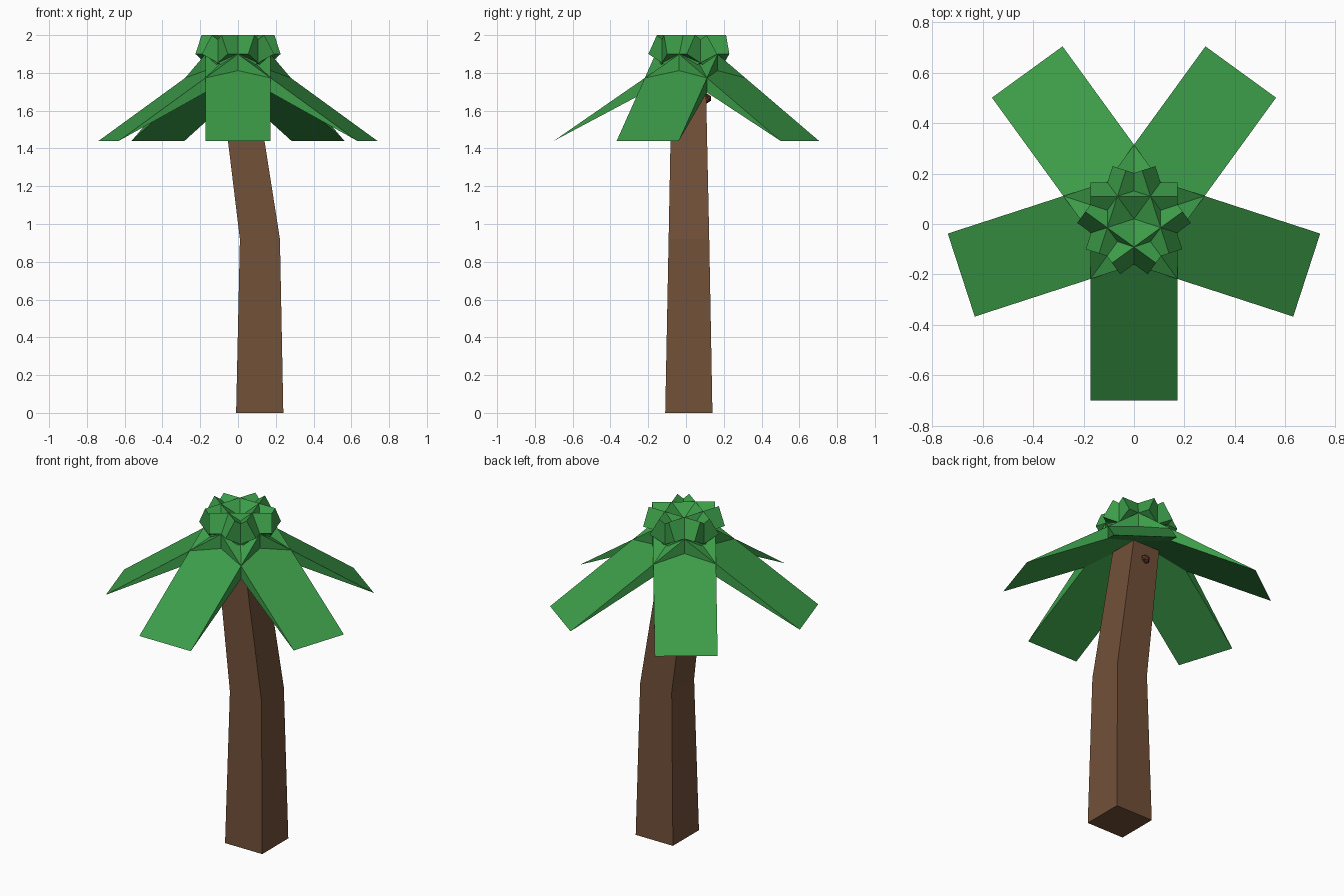
import bpy, bmesh
from math import radians
from mathutils import Matrix, Vector

if "Cube" in bpy.data.objects:
    bpy.data.objects.remove(bpy.data.objects["Cube"])


def material(name, rgb):
    mat = bpy.data.materials.new(name)
    mat.use_nodes = True
    colour = (*rgb, 1)
    mat.diffuse_color = colour
    mat.node_tree.nodes["Principled BSDF"].inputs["Base Color"].default_value = colour
    return mat


leaf_green = material("leaf green", (0.045, 0.335, 0.066))
bark_brown = material("bark brown", (0.165, 0.08, 0.04))
nut_brown = material("nut brown", (0.1, 0.035, 0.018))


def add_object(name, bm, mat):
    bmesh.ops.recalc_face_normals(bm, faces=bm.faces)
    mesh = bpy.data.meshes.new(name)
    bm.to_mesh(mesh)
    bm.free()
    mesh.materials.append(mat)
    obj = bpy.data.objects.new(name, mesh)
    bpy.context.collection.objects.link(obj)
    return obj


def loft(bm, rings):
    """Join matching rings of points with quads and cap both ends."""
    rings = [[bm.verts.new(p) for p in ring] for ring in rings]
    n = len(rings[0])
    for a, b in zip(rings, rings[1:]):
        for i in range(n):
            j = (i + 1) % n
            bm.faces.new((a[i], a[j], b[j], b[i]))
    bm.faces.new(rings[0])
    bm.faces.new(rings[-1])


# Bent, tapering square trunk: height, x range, y range
levels = [
    (0, -0.01, 0.24, -0.11, 0.14),
    (0.92, 0.01, 0.222, -0.092, 0.123),
    (1.76, -0.092, 0.09, -0.076, 0.105),
]
bm = bmesh.new()
loft(bm, [[(x0, y0, z), (x1, y0, z), (x1, y1, z), (x0, y1, z)]
          for z, x0, x1, y0, y1 in levels])
add_object("trunk", bm, bark_brown)

# Five wedge leaves crossing at the crown: thin outer tip, thick inner end
crown_centre = Vector((0, 0.02, 0))
wedge = [(0.72, 1.44), (-0.09, 2.0), (-0.145, 1.9)]  # radius, height
half_width = 0.173
for k in range(5):
    bm = bmesh.new()
    loft(bm, [[(r, side * half_width, z) for r, z in wedge] for side in (-1, 1)])
    turn = Matrix.Rotation(radians(-90 + 72 * k), 4, "Z")
    bm.transform(Matrix.Translation(crown_centre) @ turn)
    add_object(f"leaf_{k + 1}", bm, leaf_green)

# Small nuts half sunk into the top of the trunk
for k, place in enumerate([(-0.075, 0.0, 1.65), (0.01, 0.108, 1.665)]):
    bm = bmesh.new()
    bmesh.ops.create_icosphere(bm, subdivisions=1, radius=0.028,
                               matrix=Matrix.Translation(place))
    add_object(f"nut_{k + 1}", bm, nut_brown)
